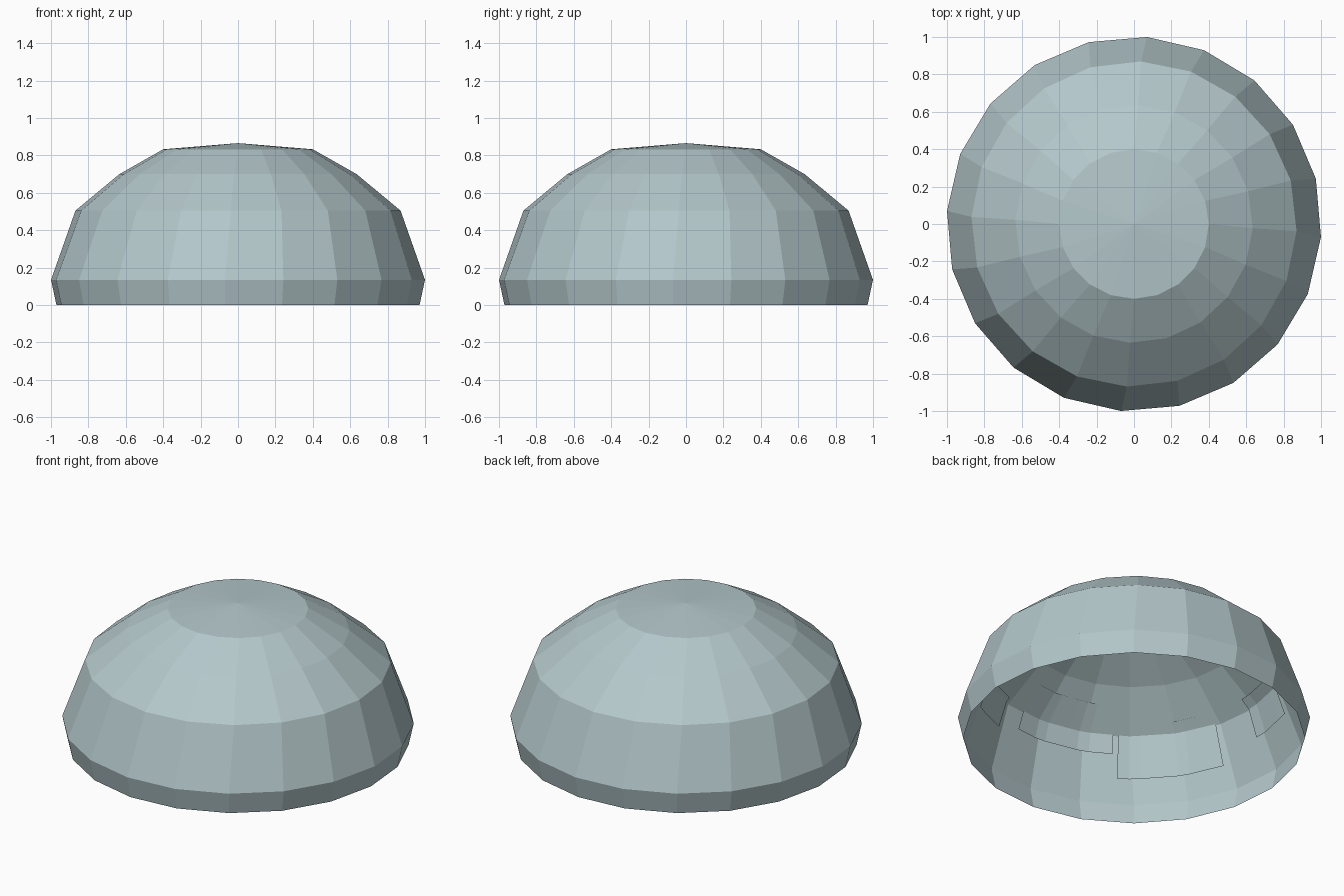
import bpy, bmesh, math

if "Cube" in bpy.data.objects:
    bpy.data.objects.remove(bpy.data.objects["Cube"])

SIDES = 20
STEP = 360 / SIDES
# rings of the dome: height, radius, twist in degrees
RINGS = [(0.0, 0.973, -4), (0.135, 1.002, -4), (0.505, 0.87, -2.5),
         (0.70, 0.635, -2), (0.833, 0.40, 0)]
APEX = 0.866

mat = bpy.data.materials.new("pale grey blue")
mat.diffuse_color = (0.456, 0.575, 0.597, 1)
mat.use_nodes = True
mat.node_tree.nodes["Principled BSDF"].inputs["Base Color"].default_value = mat.diffuse_color


def finish(bm, name):
    mesh = bpy.data.meshes.new(name)
    bm.to_mesh(mesh)
    bm.free()
    mesh.materials.append(mat)
    ob = bpy.data.objects.new(name, mesh)
    bpy.context.collection.objects.link(ob)
    return ob


def polar(r, deg, z):
    a = math.radians(deg)
    return (r * math.cos(a), r * math.sin(a), z)


# Faceted dome shell, open underneath
bm = bmesh.new()
rings = [[bm.verts.new(polar(r, t + i * STEP, z)) for i in range(SIDES)] for z, r, t in RINGS]
for low, high in zip(rings, rings[1:]):
    for i in range(SIDES):
        j = (i + 1) % SIDES
        bm.faces.new((low[i], low[j], high[j], high[i]))
top = bm.verts.new((0, 0, APEX))
for i in range(SIDES):
    bm.faces.new((rings[-1][i], rings[-1][(i + 1) % SIDES], top))
finish(bm, "dome_shell")


def wall_radius(z, deg):
    """Radius of the faceted wall at a height and direction."""
    for (z0, r0, t0), (z1, r1, t1) in zip(RINGS, RINGS[1:]):
        if z <= z1:
            k = (z - z0) / (z1 - z0)
            r, t = r0 + k * (r1 - r0), t0 + k * (t1 - t0)
            break
    d = (deg - t) % STEP - STEP / 2
    return r * math.cos(math.radians(STEP / 2)) / math.cos(math.radians(d))


def patch(name, a0, a1, z0, z1):
    """Thin lining plate following the inside of the wall."""
    heights = sorted({z0, z1} | {z for z, _, _ in RINGS if z0 < z < z1})
    n = max(2, round((a1 - a0) / 4.5))
    angles = [a0 + (a1 - a0) * i / n for i in range(n + 1)]
    b = bmesh.new()
    rows = [[b.verts.new(polar(wall_radius(z, a) - 0.012, a, z)) for a in angles] for z in heights]
    for lo, hi in zip(rows, rows[1:]):
        for i in range(n):
            b.faces.new((lo[i + 1], lo[i], hi[i], hi[i + 1]))
    finish(b, name)


# Lining plates inside the wall
patch("lining_front_left", 197, 236, 0.27, 0.55)
patch("lining_front", 238, 278, 0.40, 0.62)
patch("lining_left", 160, 180, 0.34, 0.55)
patch("lining_right", 288, 304, 0.35, 0.52)
